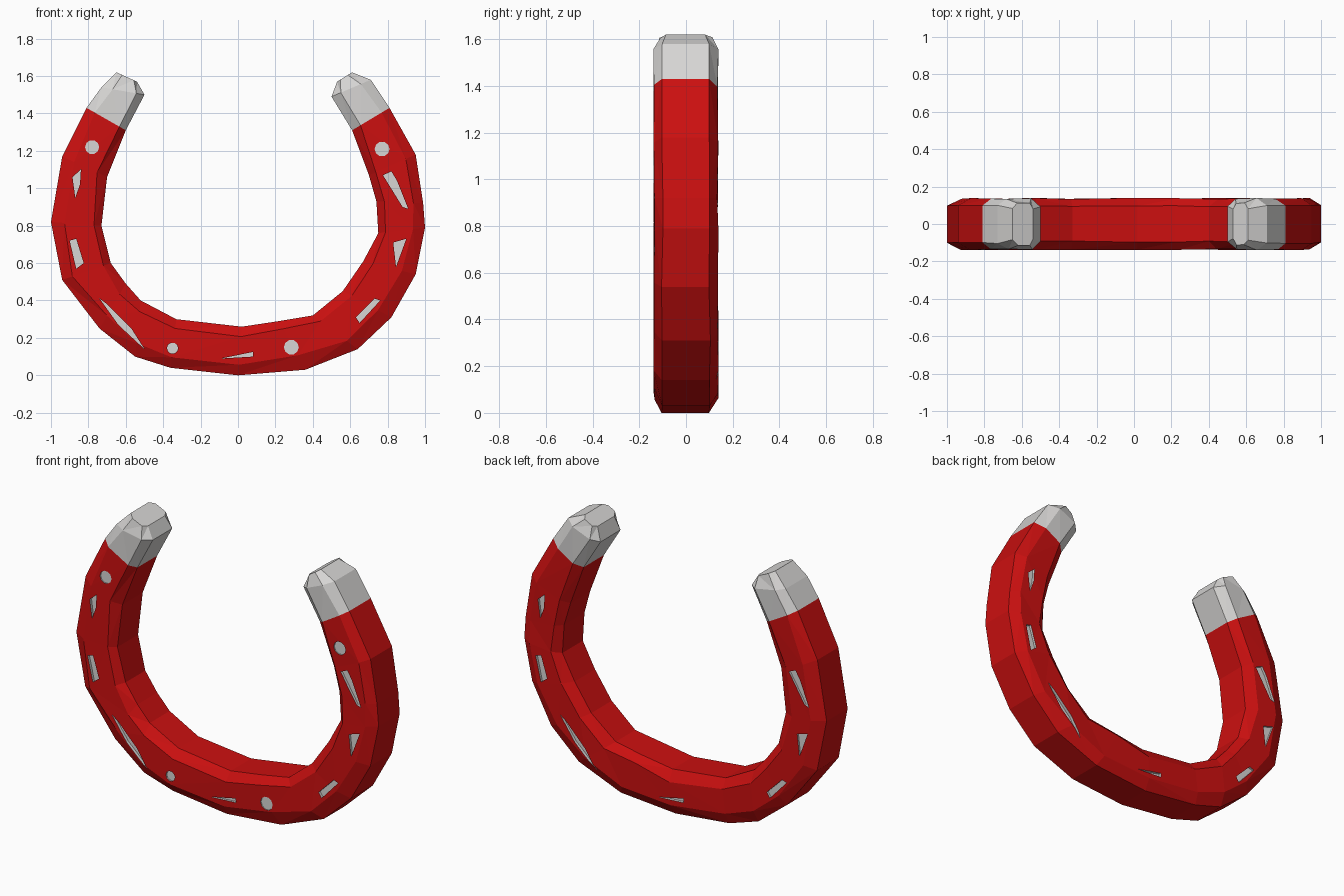
import bpy, bmesh, math, random
from mathutils import Vector

random.seed(4)
cube = bpy.data.objects.get("Cube")
if cube:
    bpy.data.objects.remove(cube, do_unlink=True)


def material(name, rgb):
    m = bpy.data.materials.new(name)
    m.use_nodes = True
    m.diffuse_color = (*rgb, 1)
    m.node_tree.nodes["Principled BSDF"].inputs["Base Color"].default_value = (*rgb, 1)
    return m


red = material("red paint", (0.6, 0.005, 0.005))
steel = material("bare steel", (0.68, 0.67, 0.66))


def make_object(name, bm, *mats):
    bmesh.ops.recalc_face_normals(bm, faces=bm.faces)
    mesh = bpy.data.meshes.new(name)
    bm.to_mesh(mesh)
    bm.free()
    for m in mats:
        mesh.materials.append(m)
    obj = bpy.data.objects.new(name, mesh)
    bpy.context.collection.objects.link(obj)
    return obj


def ring(outer, inner, depth=0.14):
    """Chipped eight-sided section between an outer and an inner point."""
    o, i = Vector(outer), Vector(inner)
    section = [(0, .75), (.25, 1), (.81, 1), (1, .7)]
    pts = []
    for side in (-1, 1):
        half = []
        for t, k in section:
            if 0 < t < 1:
                t += random.uniform(-.05, .05)
            p = o.lerp(i, t)
            half.append((p.x, side * depth * (k - random.uniform(0, .05)), p.y))
        pts += half if side < 0 else half[::-1]
    return pts


def loft(name, rings, mat):
    """Skin a row of sections and close both ends."""
    bm = bmesh.new()
    rows = [[bm.verts.new(p) for p in r] for r in rings]
    for a, b in zip(rows, rows[1:]):
        for k in range(len(a)):
            n = (k + 1) % len(a)
            bm.faces.new((a[k], a[n], b[n], b[k]))
    bm.faces.new(rows[0])
    bm.faces.new(rows[-1])
    bmesh.ops.triangulate(bm, faces=bm.faces)
    return make_object(name, bm, mat)


# Curved body: outer and inner outline points from the left arm to the right arm
outer = [(.81, 1.43), (.95, 1.18), (.99, .92), (1, .79), (.95, .54), (.82, .31),
         (.64, .14), (.36, .03), (0, 0), (-.36, .04), (-.55, .1), (-.74, .25),
         (-.94, .51), (-1, .82), (-.94, 1.17), (-.81, 1.43)]
inner = [(.61, 1.31), (.7, 1.07), (.74, .93), (.75, .76), (.67, .61), (.56, .45),
         (.4, .32), (.22, .29), (.02, .26), (-.33, .3), (-.52, .4), (-.6, .49),
         (-.68, .6), (-.73, .8), (-.7, 1.06), (-.6, 1.31)]
rings = [ring(o, i) for o, i in zip(outer, inner)]
body = loft("magnet_body", rings, red)

# Bare metal tips with chamfered ends
loft("left_tip", [rings[0], ring((.71, 1.58), (.5, 1.49)),
                  ring((.61, 1.62), (.53, 1.57), .115)], steel)
loft("right_tip", [rings[-1], ring((-.73, 1.54), (-.5, 1.5)),
                   ring((-.65, 1.62), (-.54, 1.57), .115)], steel)

# Chipped paint: shallow cuts on the front, repeated half a turn round on the back
chips = [
    [(-.885, 1.06), (-.84, 1.1), (-.845, 1.02), (-.87, .95)],
    [(-.9, .72), (-.865, .73), (-.825, .6), (-.865, .57)],
    [(-.74, .41), (-.7, .38), (-.57, .25), (-.5, .14), (-.64, .27)],
    [(-.09, .09), (.08, .125), (.08, .1)],
    [(.63, .31), (.73, .41), (.76, .4), (.65, .28)],
    [(.83, .71), (.9, .73), (.845, .58)],
    [(.775, 1.07), (.82, 1.09), (.85, 1.04), (.91, .89), (.88, .9)],
]
dots = [(-.78, 1.22, .038), (.77, 1.21, .04), (-.35, .145, .03), (.285, .15, .04)]


def prism(bm, outline, turn, floor):
    near, far = [[bm.verts.new((turn * x, turn * y, z)) for x, z in outline]
                 for y in (-.2, floor)]
    bm.faces.new(near)
    bm.faces.new(far)
    for k in range(len(outline)):
        n = (k + 1) % len(outline)
        bm.faces.new((near[k], near[n], far[n], far[k]))


bm = bmesh.new()
for outline in chips:
    for turn in (1, -1):
        prism(bm, outline, turn, -.122)
for x, z, r in dots:
    angles = [math.tau * k / 10 for k in range(10)]
    prism(bm, [(x + r * math.cos(a), z + r * math.sin(a)) for a in angles], 1, -.131)
cutter = make_object("chip_cutter", bm, steel)
cutter.hide_render = True

# Cut the chips, keeping steel on the new faces
cut = body.modifiers.new("chips", 'BOOLEAN')
cut.operation = 'DIFFERENCE'
cut.solver = 'EXACT'
cut.material_mode = 'TRANSFER'
cut.object = cutter
bpy.context.view_layer.objects.active = body
bpy.ops.object.modifier_apply(modifier=cut.name)
bpy.data.objects.remove(cutter, do_unlink=True)
